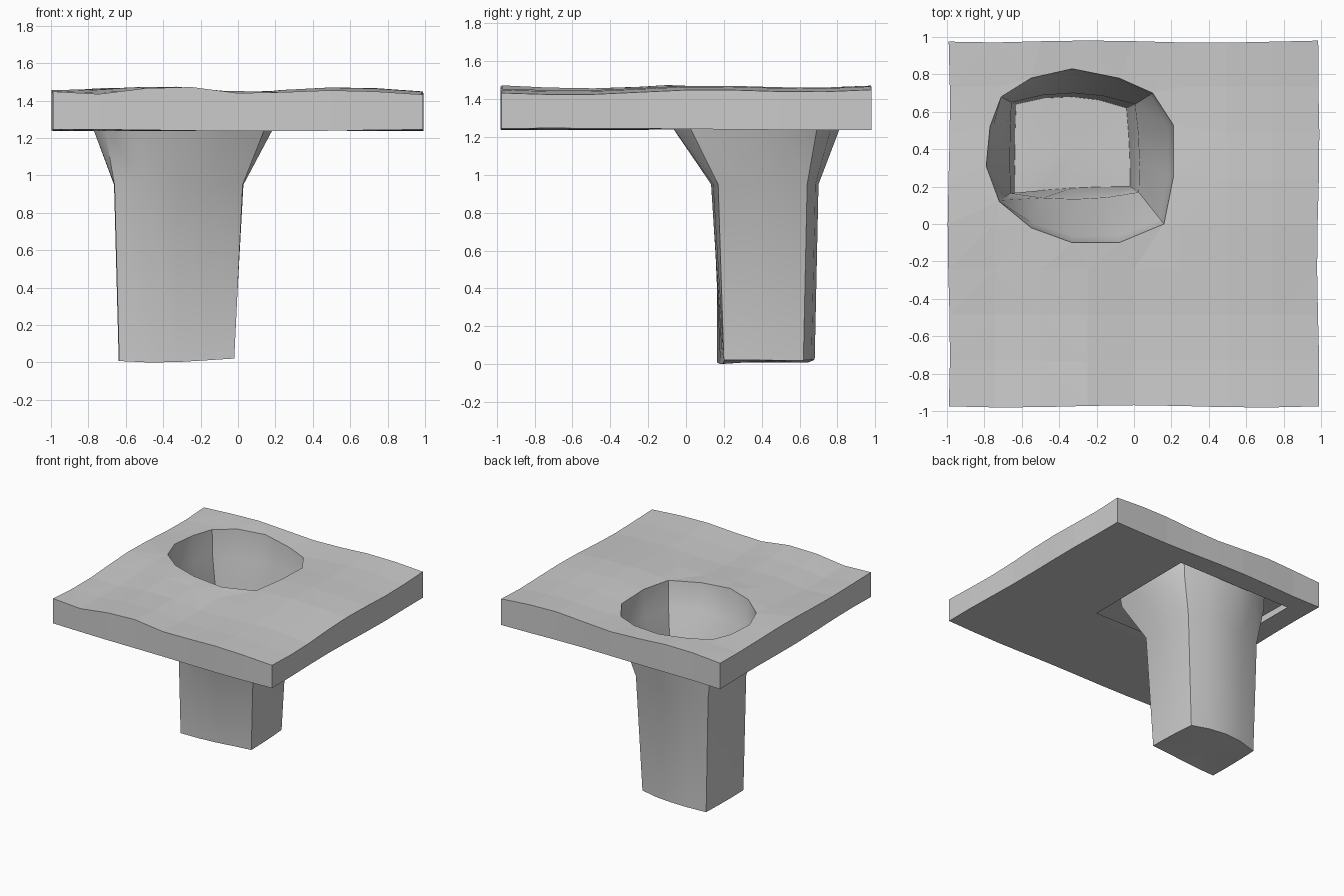
import bpy, bmesh, math
from mathutils import Vector
from mathutils.geometry import delaunay_2d_cdt

if "Cube" in bpy.data.objects:
    bpy.data.objects.remove(bpy.data.objects["Cube"])

# rim of the funnel opening, counter-clockwise from the front left corner
RIM = [(-.72, .12), (-.55, -.02), (-.33, -.10), (-.08, -.10), (.16, 0),
       (.21, .25), (.21, .53), (.10, .70), (-.08, .78), (-.33, .83),
       (-.55, .78), (-.71, .68), (-.77, .52), (-.79, .31)]
SIDES = (4, 3, 4, 3)
N = 8


def top_z(x, y):
    front = 1.45 + .022 * math.cos(6.8 * (x + .34)) * (1 if x < .2 else .4)
    back = 1.46 + .014 * math.cos(5.5 * (x - .57))
    t = (y + 1) / 2
    return front * (1 - t) + back * t + .009 * math.sin(5 * y + 1.2) - .015 * max(0, x) * (1 - t)


def bottom_z(x, y):
    return 1.241 + .005 * math.sin(3 * x + 2 * y)


def perimeter():
    # wavy square outline
    c = [(-.99, -.975), (.985, -.975), (.985, .975), (-.99, .975)]
    pts = []
    for i in range(4):
        a, b = Vector(c[i]), Vector(c[(i + 1) % 4])
        d = (b - a).normalized()
        for k in range(N):
            w = .006 * math.sin(k * 2 * math.pi / N * 1.5 + i)
            pts.append(a.lerp(b, k / N) + Vector((d.y, -d.x)) * w)
    return pts


def inside(p, poly):
    hit = False
    for i, b in enumerate(poly):
        a = poly[i - 1]
        if (a[1] > p[1]) != (b[1] > p[1]):
            if p[0] < (b[0] - a[0]) * (p[1] - a[1]) / (b[1] - a[1]) + a[0]:
                hit = not hit
    return hit


def plate(bm, outer, hole, zfun, up):
    # triangulated sheet with an opening; interior grid points carry the waves
    grid = [Vector((-.99 + 1.975 * i / N, -.975 + 1.95 * j / N))
            for i in range(1, N) for j in range(1, N)]
    grid = [g for g in grid if not inside(g, hole)
            and min((g - Vector(h)).length for h in hole) > .06]
    pts = list(outer) + [Vector(h) for h in hole] + grid
    n, m = len(outer), len(hole)
    edges = [(i, (i + 1) % n) for i in range(n)]
    edges += [(n + i, n + (i + 1) % m) for i in range(m)]
    co, _, faces, *_ = delaunay_2d_cdt(pts, edges, [], 0, 1e-5)
    vs = [bm.verts.new((p.x, p.y, zfun(p.x, p.y))) for p in co]
    for f in faces:
        c = sum((co[i] for i in f), Vector((0, 0))) / len(f)
        if inside(c, hole) or not inside(c, outer):
            continue
        face = bm.faces.new([vs[i] for i in f])
        face.normal_update()
        if (face.normal.z > 0) != up:
            face.normal_flip()


def bridge(bm, lower, upper, flip):
    n = len(lower)
    for i in range(n):
        j = (i + 1) % n
        q = [lower[i], lower[j], upper[j], upper[i]]
        bm.faces.new(q[::-1] if flip else q)


def finish(bm, name):
    bmesh.ops.remove_doubles(bm, verts=bm.verts, dist=1e-4)
    me = bpy.data.meshes.new(name)
    bm.to_mesh(me)
    bm.free()
    ob = bpy.data.objects.new(name, me)
    bpy.context.collection.objects.link(ob)
    return ob


# ground slab: wavy top, square opening underneath, thin edges
bm = bmesh.new()
outer = perimeter()
plate(bm, outer, RIM, top_z, True)
plate(bm, outer, [(-.81, -.16), (.22, -.17), (.22, .81), (-.81, .82)], bottom_z, False)
lo = [bm.verts.new((p.x, p.y, bottom_z(p.x, p.y))) for p in outer]
hi = [bm.verts.new((p.x, p.y, top_z(p.x, p.y))) for p in outer]
bridge(bm, lo, hi, False)
finish(bm, "ground_slab")


# square shaft with a flared, rounded mouth
def rounded_ring(corners, bulge):
    pts = []
    for i, n in enumerate(SIDES):
        a, b = Vector(corners[i]), Vector(corners[(i + 1) % 4])
        d = (b - a).normalized()
        for k in range(n):
            t = k / n
            pts.append(a.lerp(b, t) + Vector((d.y, -d.x)) * bulge[i] * 4 * t * (1 - t))
    return pts


bm = bmesh.new()
base = rounded_ring([(-.635, .165), (-.02, .20), (-.04, .62), (-.63, .64)], (-.01, .005, .05, .005))
neck = rounded_ring([(-.66, .165), (.025, .17), (.005, .64), (-.655, .65)], (.035, .012, .055, .005))
rim = [Vector(p) for p in RIM]
mid = [a.lerp(b, .85) for a, b in zip(neck, rim)]
rings = [
    [bm.verts.new((p.x, p.y, .015 + .012 * math.sin(6 * p.x + 1) + max(0, p.y - .64) * .6)) for p in base],
    [bm.verts.new((p.x, p.y, .95)) for p in neck],
    [bm.verts.new((p.x, p.y, 1.24)) for p in mid],
    [bm.verts.new((p.x, p.y, top_z(p.x, p.y))) for p in rim]]
low = min(v.co.z for v in rings[0])
for v in rings[0]:
    v.co.z -= low
for a, b in zip(rings, rings[1:]):
    bridge(bm, a, b, True)
centre = bm.verts.new((-.33, .41, .015))
for i, v in enumerate(rings[0]):
    bm.faces.new((v, rings[0][(i + 1) % len(rings[0])], centre))
shaft = finish(bm, "flared_shaft")
bpy.context.view_layer.objects.active = shaft
shaft.select_set(True)
bpy.ops.object.shade_smooth_by_angle(angle=math.radians(35))
